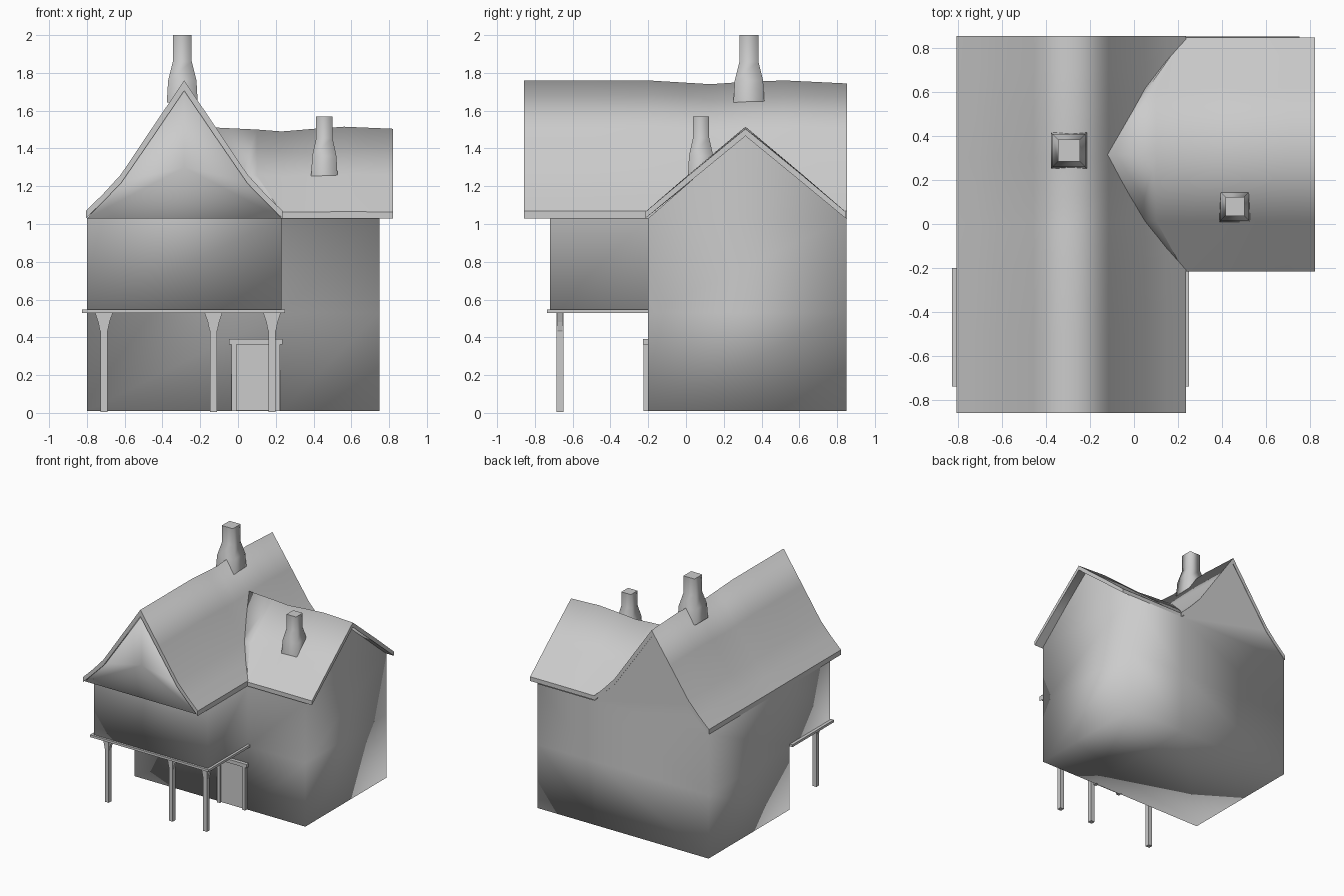
import bpy, bmesh
from mathutils import Vector

if "Cube" in bpy.data.objects:
    bpy.data.objects.remove(bpy.data.objects["Cube"], do_unlink=True)

GREY = (0.6, 0.6, 0.6, 1)
clay = bpy.data.materials.new("plain_grey")
clay.use_nodes = True
clay.diffuse_color = GREY
for node in clay.node_tree.nodes:
    if node.type == "BSDF_PRINCIPLED":
        node.inputs["Base Color"].default_value = GREY


def finish(name, bm, smooth=None):
    """Turn a bmesh into an object; smooth is a rule choosing smooth faces."""
    bmesh.ops.remove_doubles(bm, verts=bm.verts, dist=0.0001)
    bmesh.ops.recalc_face_normals(bm, faces=bm.faces)
    for f in bm.faces:
        f.smooth = bool(smooth and smooth(f))
    mesh = bpy.data.meshes.new(name)
    bm.to_mesh(mesh)
    bm.free()
    mesh.materials.append(clay)
    ob = bpy.data.objects.new(name, mesh)
    bpy.context.collection.objects.link(ob)
    return ob


def face(bm, points):
    return bm.faces.new([bm.verts.new(p) for p in points])


def loft(bm, rings):
    """Bridge closed rings of points and cap both ends."""
    loops = [[bm.verts.new(p) for p in ring] for ring in rings]
    n = len(loops[0])
    for a, b in zip(loops, loops[1:]):
        for i in range(n):
            j = (i + 1) % n
            bm.faces.new((a[i], a[j], b[j], b[i]))
    bm.faces.new(loops[0])
    bm.faces.new(loops[-1])


def box(name, lo, hi):
    bm = bmesh.new()
    loft(bm, [[(lo[0], lo[1], z), (hi[0], lo[1], z), (hi[0], hi[1], z), (lo[0], hi[1], z)]
              for z in (lo[2], hi[2])])
    return finish(name, bm)


def blend(x, stops):
    """Piecewise linear lookup."""
    for (x0, y0), (x1, y1) in zip(stops, stops[1:]):
        if x <= x1:
            return y0 + (y1 - y0) * max(0, x - x0) / (x1 - x0)
    return stops[-1][1]


MID, RIDGE_Y, EAVE = -0.285, 0.315, 1.03

# Walls: outer faces of storey blocks, front block jettied over the porch
grid = ((-0.80, 0.23, 0.75), (-0.72, -0.2, 0.85), (0.01, 0.53, EAVE))
blocks = {(0, 1, 0), (1, 1, 0), (0, 0, 1), (0, 1, 1), (1, 1, 1)}
bm = bmesh.new()
for block in blocks:
    for axis in range(3):
        for step in (0, 1):
            beside = list(block)
            beside[axis] += 2 * step - 1
            if tuple(beside) in blocks or (axis == 2 and beside[2] == 2):
                continue
            corners = []
            for u, v in ((0, 0), (1, 0), (1, 1), (0, 1)):
                pick = [0, 0, 0]
                pick[axis], pick[(axis + 1) % 3], pick[(axis + 2) % 3] = step, u, v
                corners.append([grid[k][block[k] + pick[k]] for k in range(3)])
            face(bm, corners)
# Back gable and right gable
gable = [(-0.80, EAVE), (-0.62, 1.225), (MID, 1.71), (0.05, 1.225), (0.23, EAVE)]
face(bm, [(x, 0.85, z) for x, z in gable])
face(bm, [(0.75, -0.2, EAVE), (0.75, 0.85, EAVE), (0.75, RIDGE_Y, 1.48)])
finish("walls", bm, lambda f: True)

# Front gable panel, projecting over the jetty
bm = bmesh.new()
front = [(x, -0.838, z) for x, z in gable]
back = [(x, -0.72, z) for x, z in gable]
for i in range(5):
    j = (i + 1) % 5
    face(bm, [front[i], front[j], back[j], back[i]])
    face(bm, [front[i], front[j], (MID, -0.838, 1.3)])
finish("front_gable", bm, lambda f: True)

# Main roof: flared profile lofted front to back, ridge slightly wavy
half = [(0.52, 1.07), (0.43, 1.158), (0.335, 1.262), (0.17, 1.508)]
under = [(0.52, EAVE), (0.43, 1.118), (0.335, 1.215), (0.17, 1.455)]


def roof_profile(outer, inner, top, bottom, centre):
    ring = [(centre - d, z) for d, z in outer] + [(centre, top)]
    ring += [(centre + d, z) for d, z in reversed(outer)]
    ring += [(centre + d, z) for d, z in inner] + [(centre, bottom)]
    return ring + [(centre - d, z) for d, z in reversed(inner)]


profile = roof_profile(half, under, 1.76, 1.705, MID)
wave = [(-0.2, 0), (0, -0.012), (0.13, -0.02), (0.3, -0.008), (0.52, 0), (0.853, -0.016)]
bm = bmesh.new()
loft(bm, [[(x, y, z + blend(y, wave) * (z - EAVE) / 0.73) for x, z in profile]
          for y in (-0.857, -0.5, -0.2, 0, 0.13, 0.3, 0.52, 0.7, 0.853)])
finish("main_roof", bm, lambda f: abs(f.normal.z) > 0.1)

# Side roof: straight slopes, its inner end cut to follow the main roof
half = [(0.53, 1.065), (0.3, 1.262)]
under = [(0.53, EAVE), (0.3, 1.223)]
profile = roof_profile(half, under, 1.512, 1.473, RIDGE_Y)
valley = [(1.07, 0.226), (1.262, 0.02), (1.512, -0.15)]
wave = [(-0.12, 0), (0.1, -0.012), (0.23, -0.022), (0.4, -0.008), (0.56, 0.003), (0.82, -0.008)]
bm = bmesh.new()
loft(bm, [[(max(x, blend(z, valley)) + i * 0.0005, y,
            z + blend(x, wave) * (z - EAVE) / 0.48) for y, z in profile]
          for i, x in enumerate((-0.2, 0.1, 0.23, 0.4, 0.56, 0.7, 0.818))])
finish("side_roof", bm, lambda f: abs(f.normal.z) > 0.1)


# Chimneys: square stacks with a swollen foot
def chimney(name, x, y, rings):
    bm = bmesh.new()
    loft(bm, [[(x + sx * w, y + sy * w, z) for sx, sy in ((-1, -1), (1, -1), (1, 1), (-1, 1))]
              for w, z in rings])
    finish(name, bm, lambda f: abs(f.normal.z) < 0.9)


chimney("main_chimney", -0.295, 0.333,
        [(0.082, 1.643), (0.075, 1.76), (0.05, 1.86), (0.05, 2.0)])
chimney("side_chimney", 0.457, 0.08,
        [(0.07, 1.253), (0.064, 1.36), (0.043, 1.455), (0.043, 1.57)])

# Ledge around the jetty floor
box("front_ledge", (-0.825, -0.737, 0.528), (0.25, -0.70, 0.547))
box("left_ledge", (-0.825, -0.72, 0.528), (-0.78, -0.2, 0.547))
box("right_ledge", (0.21, -0.72, 0.528), (0.25, -0.2, 0.547))

# Porch posts with curved braces on both sides
for label, x in (("left", 0.18), ("middle", -0.13), ("right", -0.71)):
    box(label + "_post", (x - 0.018, -0.685, 0.005), (x + 0.018, -0.649, 0.53))
    bm = bmesh.new()
    for s in (-1, 1):
        shape = [(0.012, 0.42), (0.022, 0.44), (0.03, 0.48), (0.047, 0.53), (0.012, 0.53)]
        loft(bm, [[(x + s * d, y, z) for d, z in shape] for y in (-0.68, -0.654)])
    finish(label + "_post_braces", bm)

# Door and frame
box("door", (-0.01, -0.207, 0.012), (0.2, -0.198, 0.37))
box("door_left_jamb", (0.195, -0.224, 0.01), (0.222, -0.19, 0.37))
box("door_right_jamb", (-0.035, -0.224, 0.01), (-0.008, -0.19, 0.37))
box("door_lintel", (-0.048, -0.228, 0.363), (0.235, -0.19, 0.392))
